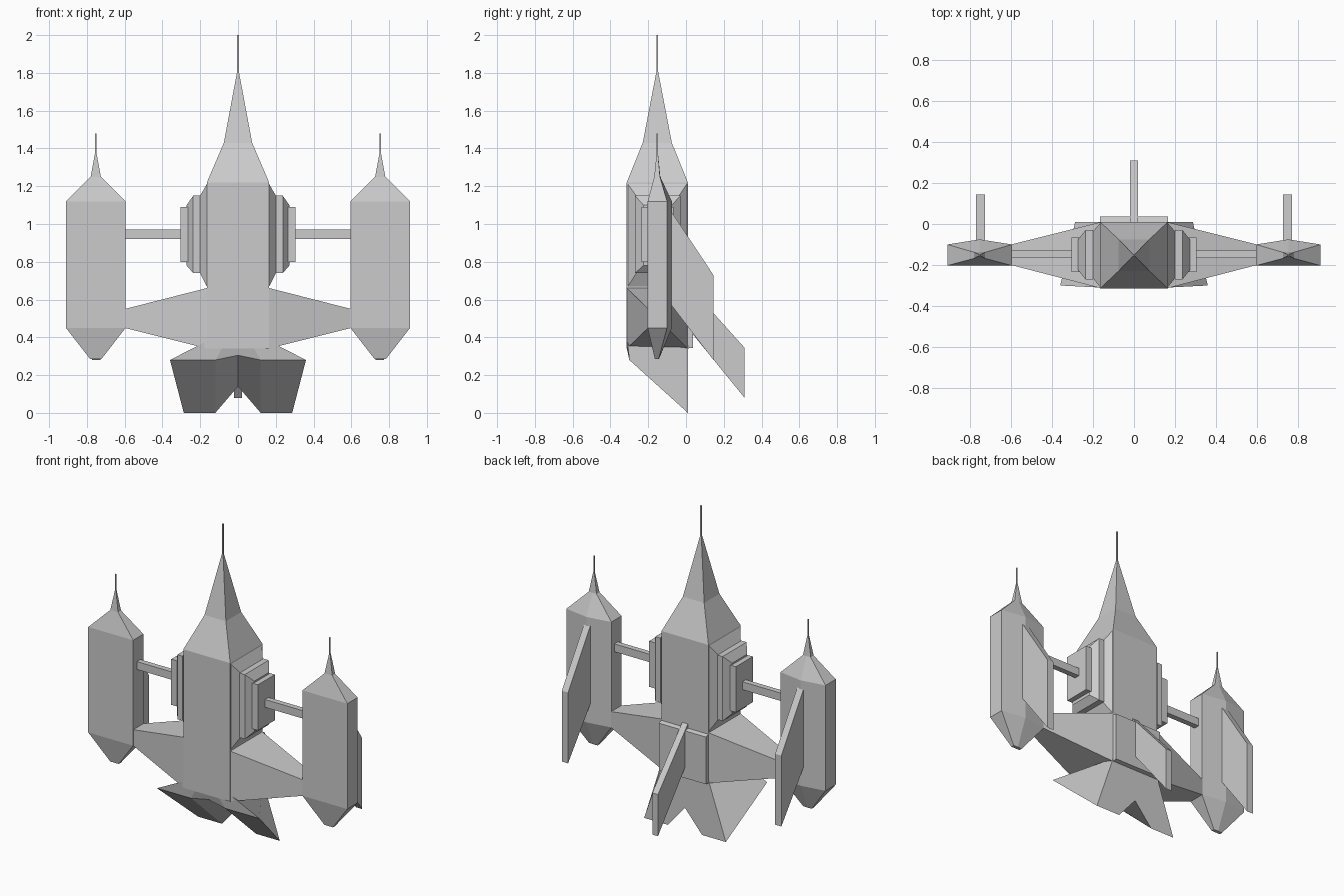
import bpy, bmesh

if "Cube" in bpy.data.objects:
    bpy.data.objects.remove(bpy.data.objects["Cube"])

CY = -0.152  # depth of the hull axis


def loft(name, rings, mirror=False):
    """Skin a list of equal-length point rings and cap both ends."""
    bm = bmesh.new()
    rows = [[bm.verts.new(p) for p in ring] for ring in rings]
    n = len(rows[0])
    for a, b in zip(rows, rows[1:]):
        for i in range(n):
            j = (i + 1) % n
            bm.faces.new((a[i], a[j], b[j], b[i]))
    bm.faces.new(rows[0][::-1])
    bm.faces.new(rows[-1])
    bmesh.ops.recalc_face_normals(bm, faces=bm.faces)
    me = bpy.data.meshes.new(name)
    bm.to_mesh(me)
    bm.free()
    ob = bpy.data.objects.new(name, me)
    bpy.context.collection.objects.link(ob)
    if mirror:
        ob.modifiers.new("Mirror", 'MIRROR')
    return ob


def ring_z(z, hx, hy, cx=0, cy=CY):
    """Horizontal rectangle at height z."""
    return [(cx + sx * hx, cy + sy * hy, z)
            for sx, sy in ((-1, -1), (1, -1), (1, 1), (-1, 1))]


def ring_x(x, y0, y1, z0, z1):
    """Upright rectangle facing sideways at x."""
    return [(x, y0, z0), (x, y1, z0), (x, y1, z1), (x, y0, z1)]


def fin(name, cx, hx, outline, mirror=False):
    """Flat fin from a (y, z) outline."""
    return loft(name, [[(cx + s * hx, y, z) for y, z in outline]
                       for s in (-1, 1)], mirror)


# Central hull, stepped nose and antenna
loft("hull", [ring_z(z, hx, hy) for z, hx, hy in (
    (0.34, 0.165, 0.162), (1.22, 0.165, 0.162),
    (1.43, 0.075, 0.077), (1.81, 0.004, 0.004), (2.0, 0.004, 0.004))])

# Stepped side housings
loft("side_housing", [ring_x(0.16, -0.314, 0.01, 0.66, 1.22),
                      ring_x(0.212, -0.25, -0.05, 0.76, 1.13)], True)
loft("side_collar", [ring_x(0.20, -0.27, -0.03, 0.74, 1.15),
                     ring_x(0.237, -0.27, -0.03, 0.74, 1.15),
                     ring_x(0.272, -0.225, -0.075, 0.78, 1.10)], True)
loft("side_cap", [ring_x(0.26, -0.235, -0.065, 0.80, 1.09),
                  ring_x(0.305, -0.235, -0.065, 0.80, 1.09)], True)

# Struts and tapering wings out to the pods
loft("strut", [ring_x(0.30, -0.165, -0.13, 0.92, 0.97),
               ring_x(0.60, -0.165, -0.13, 0.92, 0.97)], True)
loft("wing", [ring_x(0.16, -0.314, 0.01, 0.34, 0.662),
              ring_x(0.60, -0.20, -0.10, 0.45, 0.55)], True)


# Outer pods: five-sided, with a low ridge down the back
def pod_ring(z, hx, y0, y1, ridge):
    cx = 0.753
    return [(cx - hx, y0, z), (cx + hx, y0, z), (cx + hx, y1, z),
            (cx, ridge, z), (cx - hx, y1, z)]


loft("pod", [pod_ring(*r) for r in (
    (0.285, 0.03, -0.165, -0.145, -0.143), (0.45, 0.158, -0.203, -0.1, -0.075),
    (1.12, 0.158, -0.203, -0.1, -0.075), (1.25, 0.027, -0.168, -0.138, -0.136),
    (1.38, 0.003, -0.155, -0.149, -0.149), (1.48, 0.003, -0.155, -0.149, -0.149))],
    True)

# Swept fins on the pods and on the tail
fin("pod_fin", 0.75, 0.022,
    [(-0.1, 1.10), (0.145, 0.73), (0.145, 0.28), (-0.1, 0.60)], True)
fin("tail_fin", 0, 0.02,
    [(0.0, 0.69), (0.31, 0.345), (0.31, 0.08), (0.0, 0.46)])
fin("back_plate", 0, 0.165,
    [(0.0, 0.655), (0.037, 0.645), (0.037, 0.345), (0.0, 0.34)])

# Flared tail skirt: half columns (top front, lip front, lip back, top back)
half = [
    [(0.165, -0.31, 0.38), (0.36, -0.30, 0.28), (0.287, 0.01, 0.0), (0.165, 0.01, 0.36)],
    [(0.08, -0.314, 0.35), (0.12, -0.30, 0.28), (0.12, 0.01, 0.0), (0.08, 0.01, 0.345)],
    [(0.0, -0.314, 0.345), (0.0, -0.30, 0.305), (0.0, 0.01, 0.14), (0.0, 0.01, 0.34)]]
other = [[(-x, y, z) for x, y, z in col] for col in half[1::-1]]
loft("tail_skirt", half + other)
